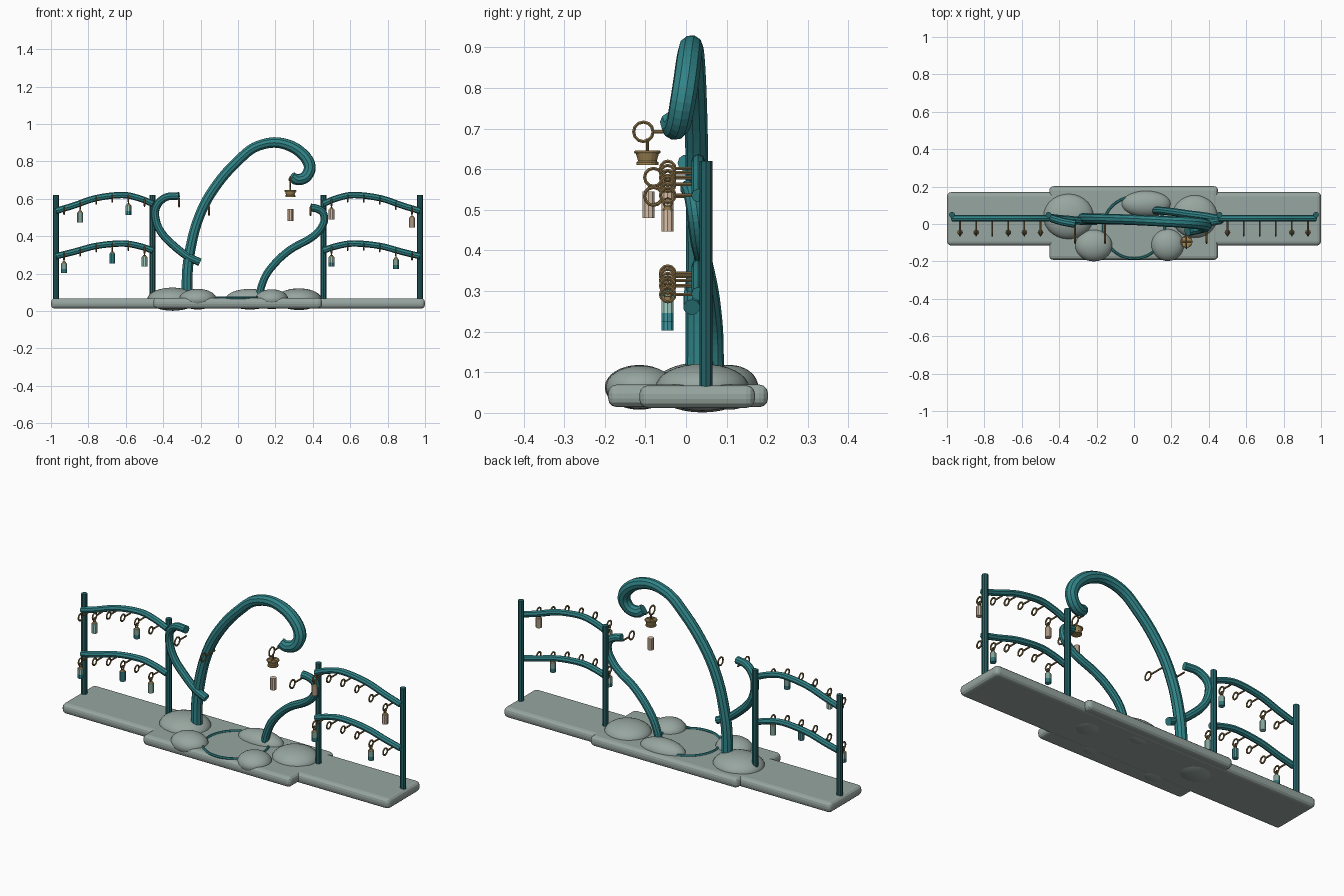
import bpy, bmesh, math
from mathutils import Vector, Matrix

cube = bpy.data.objects.get("Cube")
if cube:
    bpy.data.objects.remove(cube, do_unlink=True)


def material(name, rgb):
    m = bpy.data.materials.new(name)
    m.use_nodes = True
    m.diffuse_color = (*rgb, 1)
    m.node_tree.nodes["Principled BSDF"].inputs["Base Color"].default_value = (*rgb, 1)
    return m


STONE = material("grey stone", (0.31, 0.38, 0.35))
TEAL = material("teal metal", (0.03, 0.23, 0.245))
DARK = material("dark teal metal", (0.018, 0.12, 0.13))
BRONZE = material("bronze", (0.25, 0.165, 0.065))
BRASS = material("brass", (0.35, 0.24, 0.09))
MINT = material("mint glass", (0.38, 0.64, 0.56))
AQUA = material("aqua glass", (0.05, 0.31, 0.34))
CREAM = material("cream glass", (0.70, 0.53, 0.39))


def add_mesh(name, bm, mat, smooth=False):
    me = bpy.data.meshes.new(name)
    bm.to_mesh(me)
    bm.free()
    me.materials.append(mat)
    for p in me.polygons:
        p.use_smooth = smooth
    ob = bpy.data.objects.new(name, me)
    bpy.context.collection.objects.link(ob)


def slab(name, x0, x1, y0, y1, z0, z1):
    bm = bmesh.new()
    bmesh.ops.create_cube(bm, size=1)
    for v in bm.verts:
        v.co = Vector(((x0, x1)[v.co.x > 0], (y0, y1)[v.co.y > 0], (z0, z1)[v.co.z > 0]))
    bmesh.ops.bevel(bm, geom=bm.edges[:], offset=0.022, segments=3,
                    profile=0.5, affect='EDGES')
    add_mesh(name, bm, STONE)


def lathe(name, profile, center, mat, sides=12):
    """Stack of (radius, z) rings joined and capped."""
    bm = bmesh.new()
    rings = []
    for r, z in profile:
        rings.append([bm.verts.new((center[0] + r * math.cos(a), center[1] + r * math.sin(a), z))
                      for a in (math.tau * i / sides for i in range(sides))])
    for low, high in zip(rings, rings[1:]):
        for i in range(sides):
            j = (i + 1) % sides
            bm.faces.new((low[i], low[j], high[j], high[i]))
    bm.faces.new(rings[0][::-1])
    bm.faces.new(rings[-1])
    add_mesh(name, bm, mat)


def spline_points(pts, steps):
    """Catmull-Rom samples of (x, y, z, radius) points."""
    p = [Vector(q) for q in pts]
    p = [2 * p[0] - p[1]] + p + [2 * p[-1] - p[-2]]
    out = []
    for a, b, c, d in zip(p, p[1:], p[2:], p[3:]):
        for s in range(steps):
            t = s / steps
            out.append(0.5 * (2 * b + (c - a) * t + (2 * a - 5 * b + 4 * c - d) * t * t
                              + (3 * b - a - 3 * c + d) * t ** 3))
    return out + [p[-2]]


def tube(name, pts, mat, steps=4, cyclic=False, res=3):
    cu = bpy.data.curves.new(name, 'CURVE')
    cu.dimensions = '3D'
    cu.bevel_depth = 1
    cu.bevel_resolution = res
    cu.use_fill_caps = True
    samples = pts if cyclic or steps == 1 else spline_points(pts, steps)
    sp = cu.splines.new('POLY')
    sp.points.add(len(samples) - 1)
    for point, s in zip(sp.points, samples):
        point.co = (s[0], s[1], s[2], 1)
        point.radius = s[3]
    sp.use_cyclic_u = cyclic
    temp = bpy.data.objects.new(name + " guide", cu)
    bpy.context.collection.objects.link(temp)
    dg = bpy.context.evaluated_depsgraph_get()
    me = bpy.data.meshes.new_from_object(temp.evaluated_get(dg))
    bpy.data.objects.remove(temp, do_unlink=True)
    me.materials.clear()
    me.materials.append(mat)
    for p in me.polygons:
        p.use_smooth = False
    bpy.context.collection.objects.link(bpy.data.objects.new(name, me))


def hoop(name, c, r, thick, mat, axis, sides=16):
    pts = []
    for i in range(sides):
        u, v = r * math.cos(math.tau * i / sides), r * math.sin(math.tau * i / sides)
        off = (0, u, v) if axis == 'X' else (u, v, 0)
        pts.append((c[0] + off[0], c[1] + off[1], c[2] + off[2], thick))
    tube(name, pts, mat, cyclic=True, res=1)


def bar(name, a, b):
    tube(name, [(*a, 0.0045), (*b, 0.0045)], BRONZE, steps=1, res=1)


def hook(name, x, y_start, y_ring, z, r):
    """Short bar running forward into an upright ring."""
    bar(name + "_bar", (x, y_start, z), (x, y_ring + r, z))
    hoop(name + "_ring", (x, y_ring, z), r, 0.0045, BRONZE, 'X', sides=12)


def lantern(name, x, y, top, upper, lower):
    hoop(name + "_loop", (x, y, top - 0.006), 0.011, 0.003, BRONZE, 'X', sides=8)
    lathe(name + "_cap", [(0.013, top - 0.025), (0.007, top - 0.015)], (x, y), BRONZE)
    lathe(name + "_glass", [(0.0155, top - 0.055), (0.0155, top - 0.025)], (x, y), upper, 10)
    lathe(name + "_glass_base", [(0.0155, top - 0.077), (0.0155, top - 0.055)], (x, y), lower, 10)


# stone base
slab("long_base", -1, 1, -0.115, 0.17, 0.012, 0.068)
slab("middle_base", -0.453, 0.45, -0.192, 0.202, 0.014, 0.07)

# rounded boulders: x, y, half width, half depth, half height
boulders = [(-0.35, 0.04, 0.135, 0.122, 0.062), (-0.215, -0.115, 0.1, 0.085, 0.055),
            (0.065, 0.108, 0.132, 0.07, 0.055), (0.325, 0.04, 0.122, 0.115, 0.058),
            (0.18, -0.112, 0.088, 0.086, 0.053)]
for i, (x, y, rx, ry, rz) in enumerate(boulders):
    bm = bmesh.new()
    bmesh.ops.create_uvsphere(bm, u_segments=28, v_segments=16, radius=1, matrix=
                              Matrix.Translation((x, y, 0.063)) @ Matrix.Diagonal((rx, ry, rz, 1)))
    add_mesh(f"boulder_{i + 1}", bm, STONE, smooth=True)

# ring set into the ground
hoop("ground_ring", (0, -0.02, 0.071), 0.165, 0.007, TEAL, 'Z', sides=40)

# large curled arch
arch = [(-0.272, 0.029, 0.06, 0.031), (-0.27, 0.029, 0.22, 0.03), (-0.25, 0.029, 0.355, 0.029),
        (-0.218, 0.028, 0.476, 0.028), (-0.166, 0.027, 0.594, 0.028), (-0.086, 0.025, 0.711, 0.028),
        (0.0, 0.022, 0.803, 0.028), (0.085, 0.018, 0.873, 0.028), (0.192, 0.013, 0.901, 0.029),
        (0.29, 0.008, 0.878, 0.031), (0.36, 0.001, 0.823, 0.032), (0.384, -0.008, 0.765, 0.032),
        (0.36, -0.018, 0.715, 0.031), (0.315, -0.029, 0.702, 0.03), (0.286, -0.038, 0.72, 0.027)]
tube("curled_arch", arch, TEAL)

# smaller curling branches
left_branch = [(-0.315, 0.0, 0.615), (-0.38, 0.012, 0.61), (-0.424, 0.025, 0.578),
               (-0.443, 0.032, 0.53), (-0.433, 0.032, 0.465), (-0.4, 0.028, 0.406),
               (-0.342, 0.023, 0.348), (-0.273, 0.015, 0.294), (-0.203, 0.014, 0.26)]
right_branch = [(0.113, 0.072, 0.08), (0.128, 0.072, 0.14), (0.16, 0.07, 0.208),
                (0.225, 0.062, 0.283), (0.294, 0.052, 0.337), (0.374, 0.042, 0.38),
                (0.428, 0.032, 0.422), (0.46, 0.025, 0.476), (0.455, 0.018, 0.524),
                (0.425, 0.012, 0.546), (0.388, 0.006, 0.553)]
for name, path in (("right_side_branch", left_branch), ("left_side_branch", right_branch)):
    tube(name, [(*p, 0.021) for p in path], TEAL)

# fences, built the same on both sides
beam_shape = [(0.973, 0.0), (0.88, 0.028), (0.76, 0.068), (0.62, 0.085), (0.53, 0.068), (0.455, 0.038)]
levels = {"upper": (0.535, 1.0), "lower": (0.293, 0.8)}
# glass colours of the hung lanterns, upper then lower half
hung = {("left", "upper", 0): (CREAM, CREAM), ("left", "upper", 5): (CREAM, CREAM),
        ("left", "lower", 0): (MINT, AQUA), ("left", "lower", 4): (MINT, AQUA),
        ("right", "upper", 4): (MINT, MINT), ("right", "upper", 1): (MINT, AQUA),
        ("right", "lower", 5): (MINT, AQUA), ("right", "lower", 2): (AQUA, AQUA),
        ("right", "lower", 0): (MINT, MINT)}


def beam_height(x):
    for (xa, za), (xb, zb) in zip(beam_shape, beam_shape[1:]):
        if xb <= x <= xa:
            return za + (zb - za) * (xa - x) / (xa - xb)


for side, s in (("left", 1), ("right", -1)):
    for place, x in (("outer", 0.973), ("inner", 0.457)):
        lathe(f"{side}_{place}_post", [(0.016, 0.05), (0.016, 0.62)], (s * x, 0.049), DARK, 8)
    for level, (z, rise) in levels.items():
        tube(f"{side}_{level}_beam", [(s * x, 0.03, z + h * rise, 0.017) for x, h in beam_shape],
             TEAL, res=2)
        for i in range(6):
            x = 0.5 + 0.086 * i
            zh = z + beam_height(x) * rise - 0.012
            name = f"{side}_{level}_hook_{i + 1}"
            hook(name, s * x, 0.025, -0.045, zh, 0.018)
            if (side, level, i) in hung:
                lantern(name + "_lantern", s * x, -0.045, zh - 0.012, *hung[side, level, i])

# larger hooks on the arch and branch tips
hook("right_tip_hook", -0.315, 0.0, -0.08, 0.58, 0.022)
hook("left_tip_hook", 0.388, 0.0, -0.08, 0.533, 0.022)
hook("arch_hook", -0.155, 0.02, -0.08, 0.535, 0.022)
hook("curl_hook", 0.28, -0.04, -0.105, 0.692, 0.024)

# brass bell under the curl, with its loose glass below
bx, by = 0.28, -0.095
lathe("bell_stem", [(0.004, 0.635), (0.004, 0.675)], (bx, by), BRONZE, 8)
lathe("bell", [(0.027, 0.61), (0.027, 0.617), (0.023, 0.62), (0.03, 0.644)], (bx, by), BRASS, 16)
hoop("bell_rim", (bx, by, 0.642), 0.029, 0.004, BRASS, 'Z')
bar("bell_spoke_across", (bx - 0.028, by, 0.642), (bx + 0.028, by, 0.642))
bar("bell_spoke_along", (bx, by - 0.028, 0.642), (bx, by + 0.028, 0.642))
lathe("bell_glass", [(0.0155, 0.48), (0.0155, 0.545)], (bx, by + 0.003), CREAM, 10)
